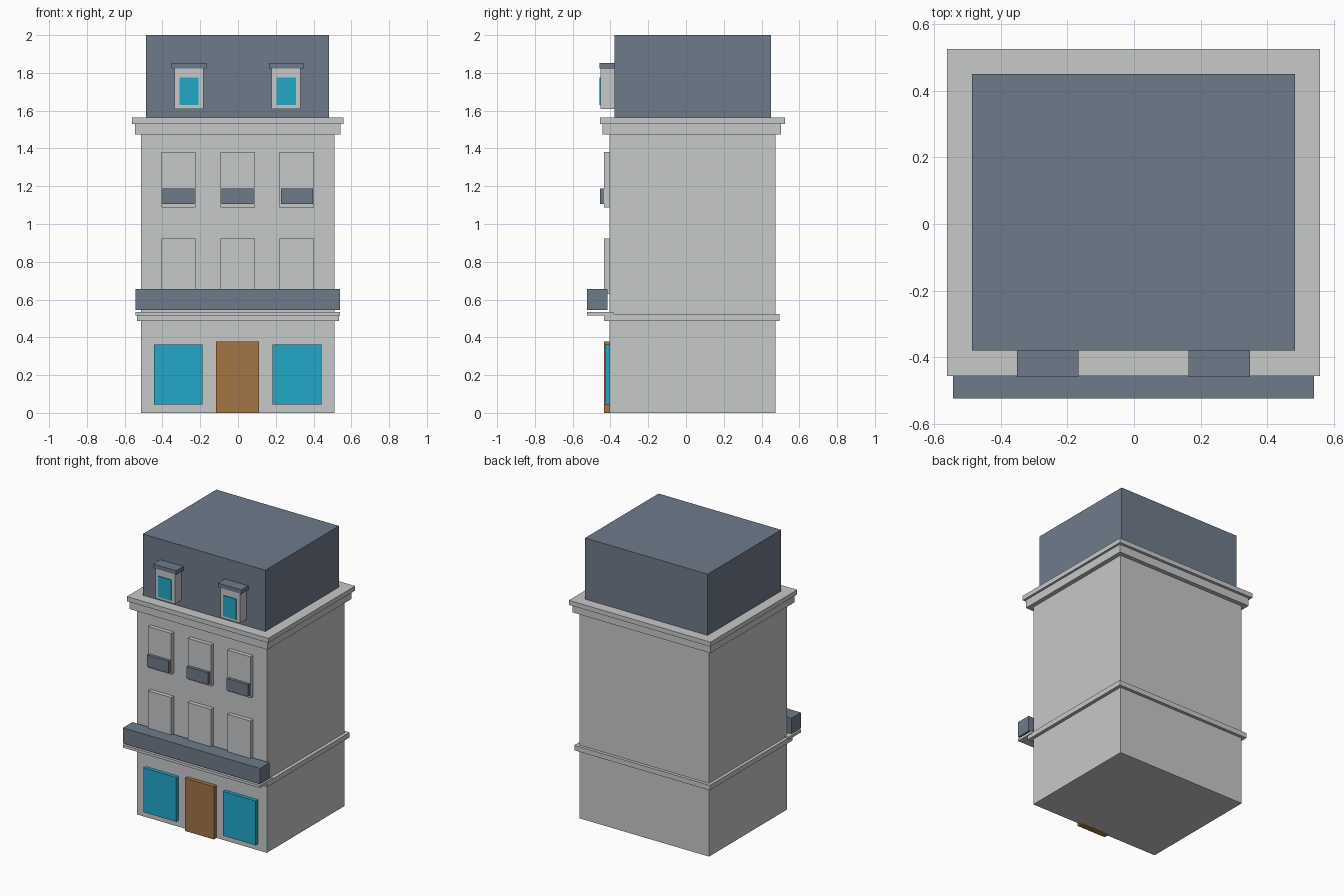
import bpy

if "Cube" in bpy.data.objects:
    bpy.data.objects.remove(bpy.data.objects["Cube"])


def material(name, rgb):
    m = bpy.data.materials.new(name)
    m.diffuse_color = (*rgb, 1.0)
    m.use_nodes = True
    m.node_tree.nodes["Principled BSDF"].inputs["Base Color"].default_value = m.diffuse_color
    return m


STONE = material("pale stone", (0.572, 0.578, 0.584))
SLATE = material("slate blue", (0.159, 0.198, 0.258))
GLASS = material("bright blue glass", (0.016, 0.392, 0.584))
WOOD = material("brown wood", (0.366, 0.178, 0.058))


def box(name, x, y, z, mat):
    """Axis-aligned box from (min, max) pairs."""
    bpy.ops.mesh.primitive_cube_add(size=1)
    ob = bpy.context.object
    ob.name = name
    for v in ob.data.vertices:
        v.co = [r[1] if c > 0 else r[0] for c, r in zip(v.co, (x, y, z))]
    ob.data.materials.append(mat)
    return ob


WALL = -0.404  # front wall plane
INTO = WALL + 0.02  # fittings are set slightly into the wall

# Main block, string course, cornice and roof
box("walls", (-0.513, 0.511), (WALL, 0.473), (0, 1.50), STONE)
box("string_course", (-0.535, 0.535), (-0.435, 0.495), (0.487, 0.523), STONE)
box("lower_cornice", (-0.545, 0.542), (-0.443, 0.504), (1.473, 1.532), STONE)
box("upper_cornice", (-0.560, 0.558), (-0.455, 0.524), (1.530, 1.563), STONE)
box("roof", (-0.486, 0.482), (-0.379, 0.450), (1.563, 2.0), SLATE)

# Full-width balcony
box("balcony_slab", (-0.543, 0.540), (-0.523, INTO), (0.515, 0.534), STONE)
box("balcony_front", (-0.543, 0.540), (-0.523, -0.416), (0.545, 0.656), SLATE)

# Blind windows on two floors, planters on the upper one
for i, cx in enumerate((-0.315, -0.002, 0.312), 1):
    for floor, z in (("first", (0.63, 0.923)), ("second", (1.087, 1.381))):
        box(f"{floor}_floor_window_{i}", (cx - 0.091, cx + 0.091), (-0.433, INTO), z, STONE)
    box(f"planter_{i}", (cx - 0.085, cx + 0.085), (-0.455, -0.425), (1.105, 1.189), SLATE)

# Shop front
for side, cx in (("left", -0.316), ("right", 0.312)):
    box(f"shop_window_{side}", (cx - 0.129, cx + 0.129), (-0.430, INTO), (0.045, 0.361), GLASS)
box("door", (-0.116, 0.112), (-0.433, INTO), (0, 0.377), WOOD)

# Dormers
for side, cx in (("left", -0.259), ("right", 0.255)):
    box(f"dormer_frame_{side}", (cx - 0.077, cx + 0.077), (-0.452, -0.36), (1.609, 1.826), STONE)
    box(f"dormer_glass_{side}", (cx - 0.051, cx + 0.051), (-0.459, -0.44), (1.629, 1.776), GLASS)
    box(f"dormer_cap_{side}", (cx - 0.092, cx + 0.092), (-0.458, -0.36), (1.824, 1.853), SLATE)
